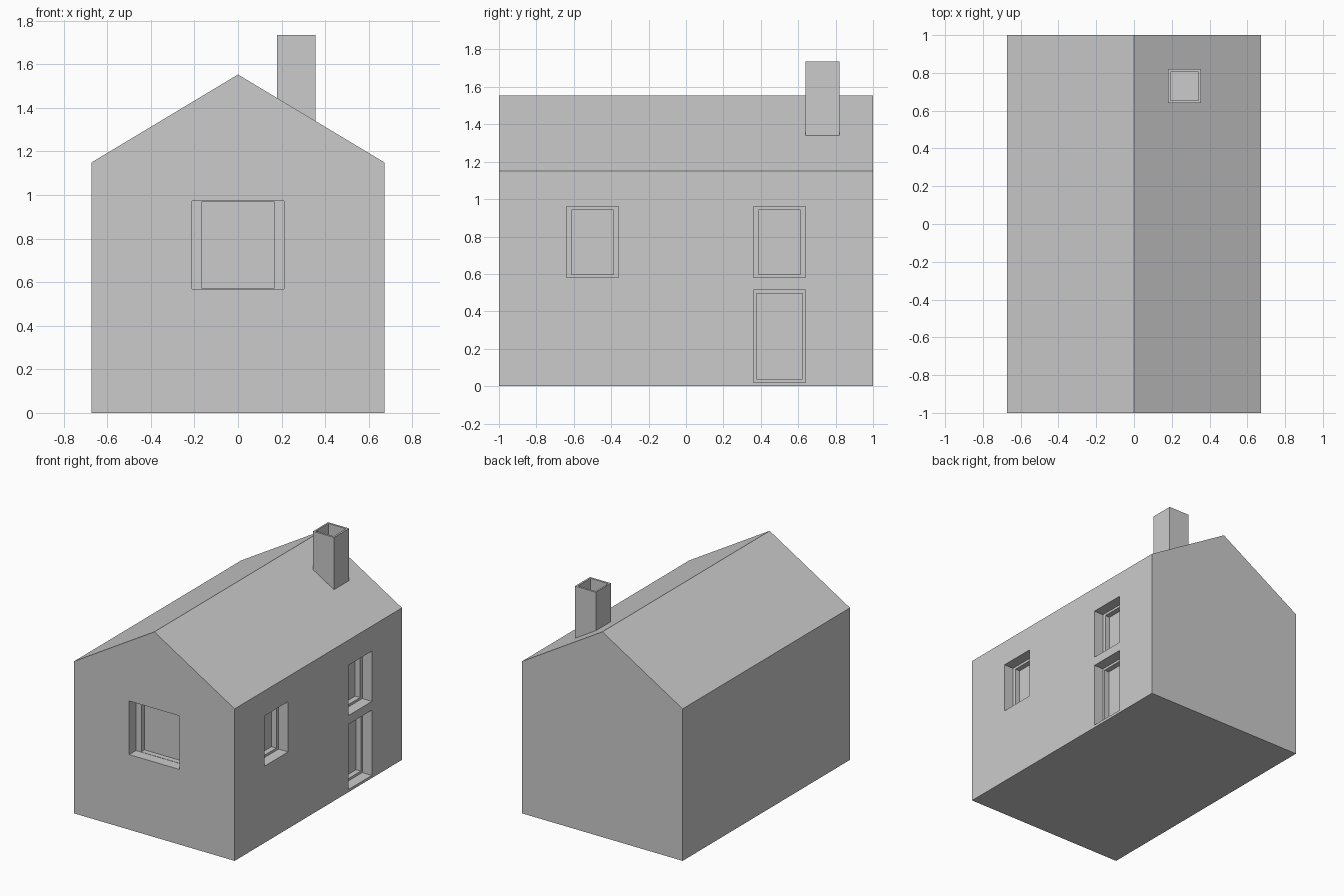
import bpy
import bmesh

if "Cube" in bpy.data.objects:
    bpy.data.objects.remove(bpy.data.objects["Cube"])


def prism(name, profile, y0, y1):
    """Extrude an (x, z) profile along y."""
    bm = bmesh.new()
    face = bm.faces.new([bm.verts.new((x, y0, z)) for x, z in profile])
    new = bmesh.ops.extrude_face_region(bm, geom=[face])["geom"]
    moved = [g for g in new if isinstance(g, bmesh.types.BMVert)]
    bmesh.ops.translate(bm, verts=moved, vec=(0, y1 - y0, 0))
    bmesh.ops.recalc_face_normals(bm, faces=bm.faces)
    mesh = bpy.data.meshes.new(name)
    bm.to_mesh(mesh)
    bm.free()
    obj = bpy.data.objects.new(name, mesh)
    bpy.context.collection.objects.link(obj)
    return obj


def box(name, x, y, z):
    return prism(name, [(x[0], z[0]), (x[1], z[0]), (x[1], z[1]), (x[0], z[1])], *y)


def combine(target, tool, operation):
    """Apply a boolean and remove the tool object."""
    mod = target.modifiers.new(operation, "BOOLEAN")
    mod.operation = operation
    mod.solver = "EXACT"
    mod.object = tool
    bpy.context.view_layer.objects.active = target
    bpy.ops.object.modifier_apply(modifier=mod.name)
    bpy.data.objects.remove(tool, do_unlink=True)


# Gabled house body
W, EAVE, RIDGE = 0.672, 1.15, 1.553
house = prism("house", [(-W, 0), (W, 0), (W, EAVE), (0, RIDGE), (-W, EAVE)], -1, 1)

# Chimney with a hollow top
combine(house, box("chimney", (0.18, 0.355), (0.64, 0.82), (1.2, 1.735)), "UNION")
combine(house, box("flue", (0.192, 0.341), (0.655, 0.805), (1.57, 1.9)), "DIFFERENCE")

# Side windows and door: wide reveal, then a smaller pane recess
REVEAL, PANE = 0.08, 0.12
side_openings = [
    ((-0.64, -0.36), (0.58, 0.96), 0.027),
    ((0.36, 0.64), (0.58, 0.96), 0.027),
    ((0.36, 0.64), (0.02, 0.513), 0.018),
]
for (y0, y1), (z0, z1), inset in side_openings:
    combine(house, box("reveal", (W - REVEAL, 1), (y0, y1), (z0, z1)), "DIFFERENCE")
    combine(house, box("pane", (W - PANE, 1), (y0 + inset, y1 - inset),
                       (z0 + 0.018, z1 - 0.018)), "DIFFERENCE")

# Front window with side jambs only
combine(house, box("reveal", (-0.21, 0.21), (-1.3, -1 + REVEAL), (0.568, 0.973)), "DIFFERENCE")
combine(house, box("pane", (-0.165, 0.165), (-1.3, -1 + PANE), (0.57, 0.971)), "DIFFERENCE")
